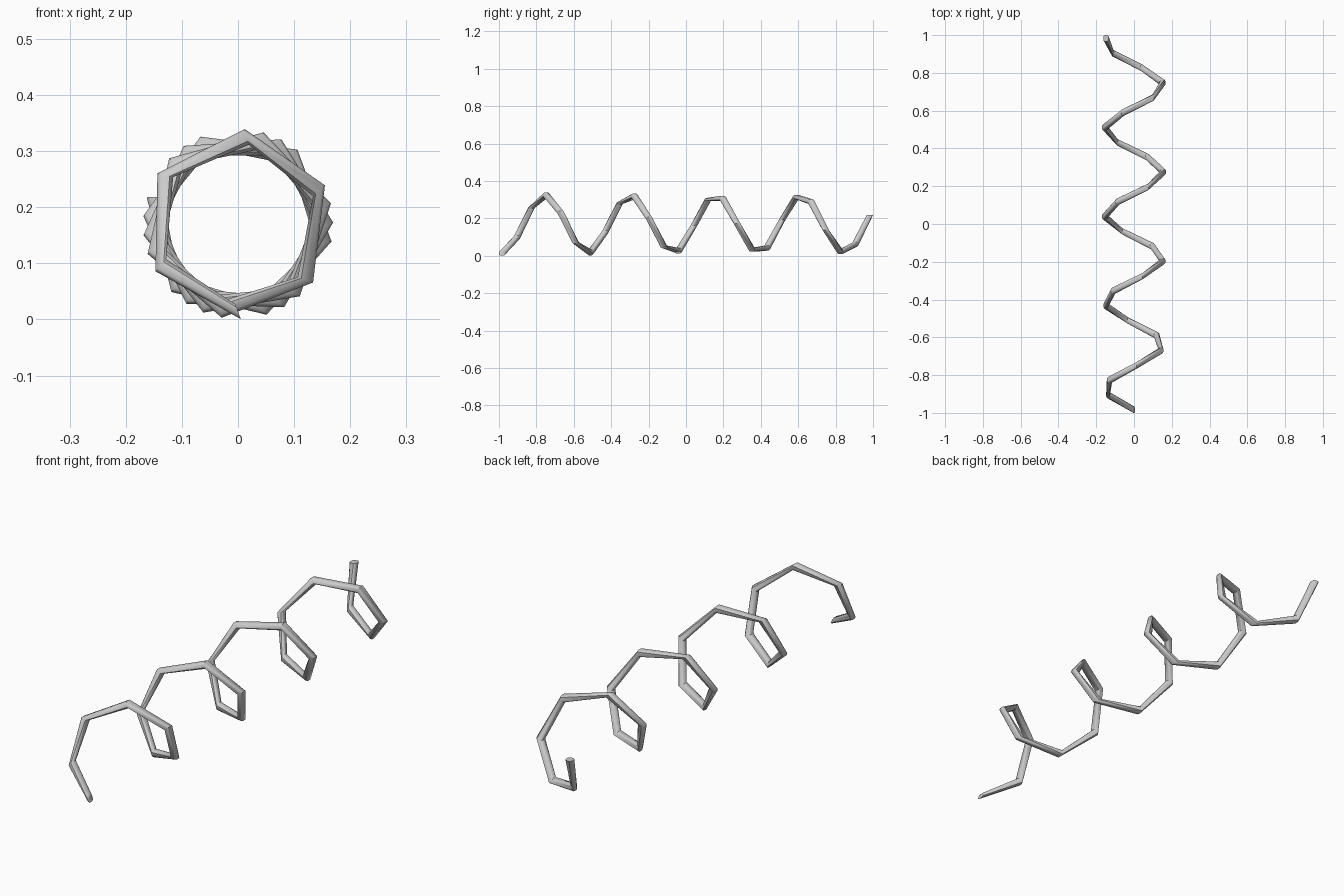
import bpy, bmesh
from math import sin, cos, pi, radians

if "Cube" in bpy.data.objects:
    bpy.data.objects.remove(bpy.data.objects["Cube"])

STEPS = 25                      # straight segments along the coil
TURN = radians(4.3 * 360 / STEPS)
RADIUS, AXIS_Z = 0.156, 0.17
HALF_R, HALF_Y, LAG = 0.0135, 0.0165, 0.005   # profile half sizes and slant
Y0 = 1 - HALF_Y
# rounded square profile (radial, axial)
PROFILE = [(1, -.55), (1, .55), (.55, 1), (-.55, 1), (-1, .55), (-1, -.55), (-.55, -1), (.55, -1)]

# coil: small slanted profile swept around and along the y axis
bm = bmesh.new()
rings = []
for i in range(STEPS + 1):
    a = i * TURN
    y = -Y0 + 2 * Y0 * i / STEPS
    ring = []
    for u, v in PROFILE:
        r, t = RADIUS + HALF_R * u, -LAG * u
        ring.append(bm.verts.new((-r * sin(a) - t * cos(a), y + HALF_Y * v,
                                  AXIS_Z - r * cos(a) + t * sin(a))))
    rings.append(ring)
for p, q in zip(rings, rings[1:]):
    for k in range(len(PROFILE)):
        n = (k + 1) % len(PROFILE)
        bm.faces.new((p[k], p[n], q[n], q[k]))
# end caps
bm.faces.new(rings[0])
bm.faces.new(rings[-1])
bmesh.ops.recalc_face_normals(bm, faces=bm.faces)

mesh = bpy.data.meshes.new("coil_spring")
bm.to_mesh(mesh)
bm.free()
coil = bpy.data.objects.new("coil_spring", mesh)
bpy.context.collection.objects.link(coil)
bpy.context.view_layer.objects.active = coil
coil.select_set(True)
bpy.ops.object.shade_smooth_by_angle(angle=radians(50))
